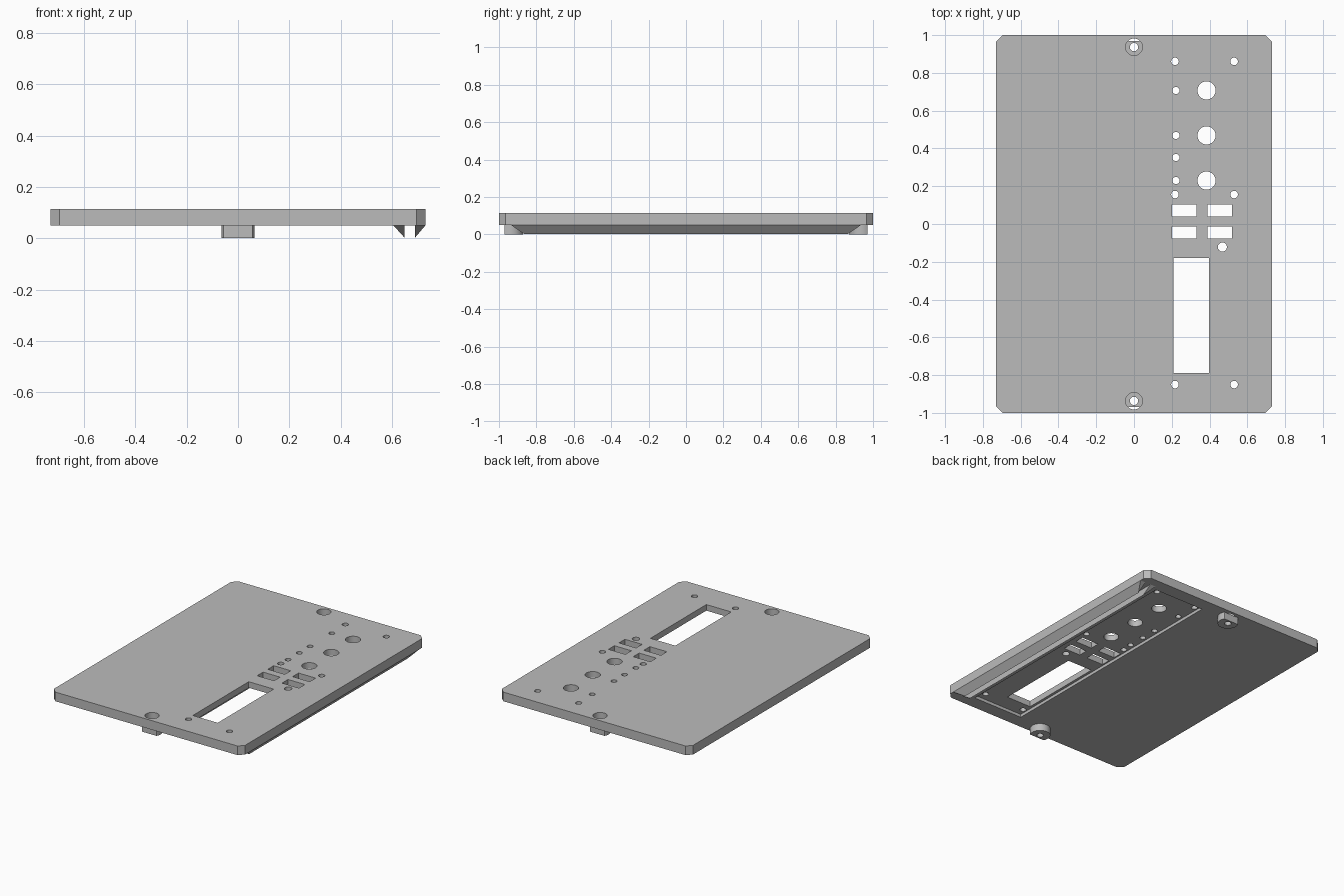
import bpy, bmesh
from math import cos, sin, tau

if "Cube" in bpy.data.objects:
    bpy.data.objects.remove(bpy.data.objects["Cube"], do_unlink=True)

grey = bpy.data.materials.new("plain grey")
grey.use_nodes = True
colour = (0.5, 0.5, 0.5, 1)
grey.diffuse_color = colour
grey.node_tree.nodes["Principled BSDF"].inputs["Base Color"].default_value = colour

HALF_X, BASE, TOP = 0.73, 0.05, 0.113


def circle(x, y, r, n=32):
    return [(x + r * cos(tau * i / n), y + r * sin(tau * i / n)) for i in range(n)]


def rect(x0, x1, y0, y1):
    return [(x0, y0), (x1, y0), (x1, y1), (x0, y1)]


def prism(bm, outline, z0, z1):
    low = [bm.verts.new((x, y, z0)) for x, y in outline]
    high = [bm.verts.new((x, y, z1)) for x, y in outline]
    bm.faces.new(low[::-1])
    bm.faces.new(high)
    for i in range(len(low)):
        j = (i + 1) % len(low)
        bm.faces.new((low[i], low[j], high[j], high[i]))


def finish(name, bm):
    bmesh.ops.recalc_face_normals(bm, faces=bm.faces)
    mesh = bpy.data.meshes.new(name)
    bm.to_mesh(mesh)
    bm.free()
    mesh.materials.append(grey)
    obj = bpy.data.objects.new(name, mesh)
    bpy.context.collection.objects.link(obj)
    return obj


def solid(name, outlines, z0, z1):
    bm = bmesh.new()
    for outline in outlines:
        prism(bm, outline, z0, z1)
    return finish(name, bm)


def cut(obj, outlines, z0, z1):
    cutter = solid("cutter", outlines, z0, z1)
    cutter.hide_render = True
    mod = obj.modifiers.new("cut", "BOOLEAN")
    mod.operation, mod.solver, mod.object = "DIFFERENCE", "EXACT", cutter
    bpy.context.view_layer.objects.active = obj
    bpy.ops.object.modifier_apply(modifier=mod.name)
    bpy.data.objects.remove(cutter, do_unlink=True)


def smooth(obj):
    bpy.ops.object.select_all(action="DESELECT")
    obj.select_set(True)
    bpy.context.view_layer.objects.active = obj
    bpy.ops.object.shade_smooth_by_angle()


# Panel with clipped corners
c = 0.034
a, b = HALF_X - c, 1 - c
panel = solid("panel", [[(a, -1), (HALF_X, -b), (HALF_X, b), (a, 1),
                         (-a, 1), (-HALF_X, b), (-HALF_X, -b), (-a, -1)]], BASE, TOP)

# Shallow board pocket underneath
cut(panel, [rect(0.19, 0.575, -0.905, 0.905)], 0, BASE + 0.021)

# Through holes: board screws, indicators, knobs, switch and display windows
holes = [circle(x, y, 0.02) for x in (0.217, 0.53) for y in (0.861, 0.156, -0.85)]
holes += [circle(0.222, y, 0.019) for y in (0.707, 0.469, 0.352, 0.23)]
holes += [circle(0.384, y, 0.048) for y in (0.707, 0.469, 0.23)]
holes += [rect(x, x + 0.13, y, y + 0.065) for x in (0.2, 0.39) for y in (0.039, -0.077)]
holes += [circle(0.468, -0.122, 0.024), rect(0.208, 0.398, -0.79, -0.18)]
BOSS_Y = 0.937
holes += [circle(0, s * BOSS_Y, 0.045) for s in (-1, 1)]
cut(panel, holes, -0.1, 0.2)
smooth(panel)

# Mounting bosses with a flat outer side and a screw hole
for name, s in (("front_boss", -1), ("back_boss", 1)):
    outline = [(x, s * min(y, 0.97)) for x, y in circle(0, BOSS_Y, 0.065, 48)]
    boss = solid(name, [outline], 0, BASE)
    cut(boss, [circle(0, s * BOSS_Y, 0.022)], -0.1, 0.2)
    smooth(boss)

# Pair of triangular rails with sloping ends
for name, wall, outer in (("inner_rail", 0.648, 0.605), ("outer_rail", 0.69, HALF_X)):
    bm = bmesh.new()
    v = [bm.verts.new(p) for s in (-1, 1) for p in
         ((wall, s * 0.936, BASE), (outer, s * 0.936, BASE), (wall, s * 0.866, 0.003))]
    for ids in ((0, 1, 2), (3, 4, 5), (0, 1, 4, 3), (1, 2, 5, 4), (2, 0, 3, 5)):
        bm.faces.new([v[i] for i in ids])
    finish(name, bm)
